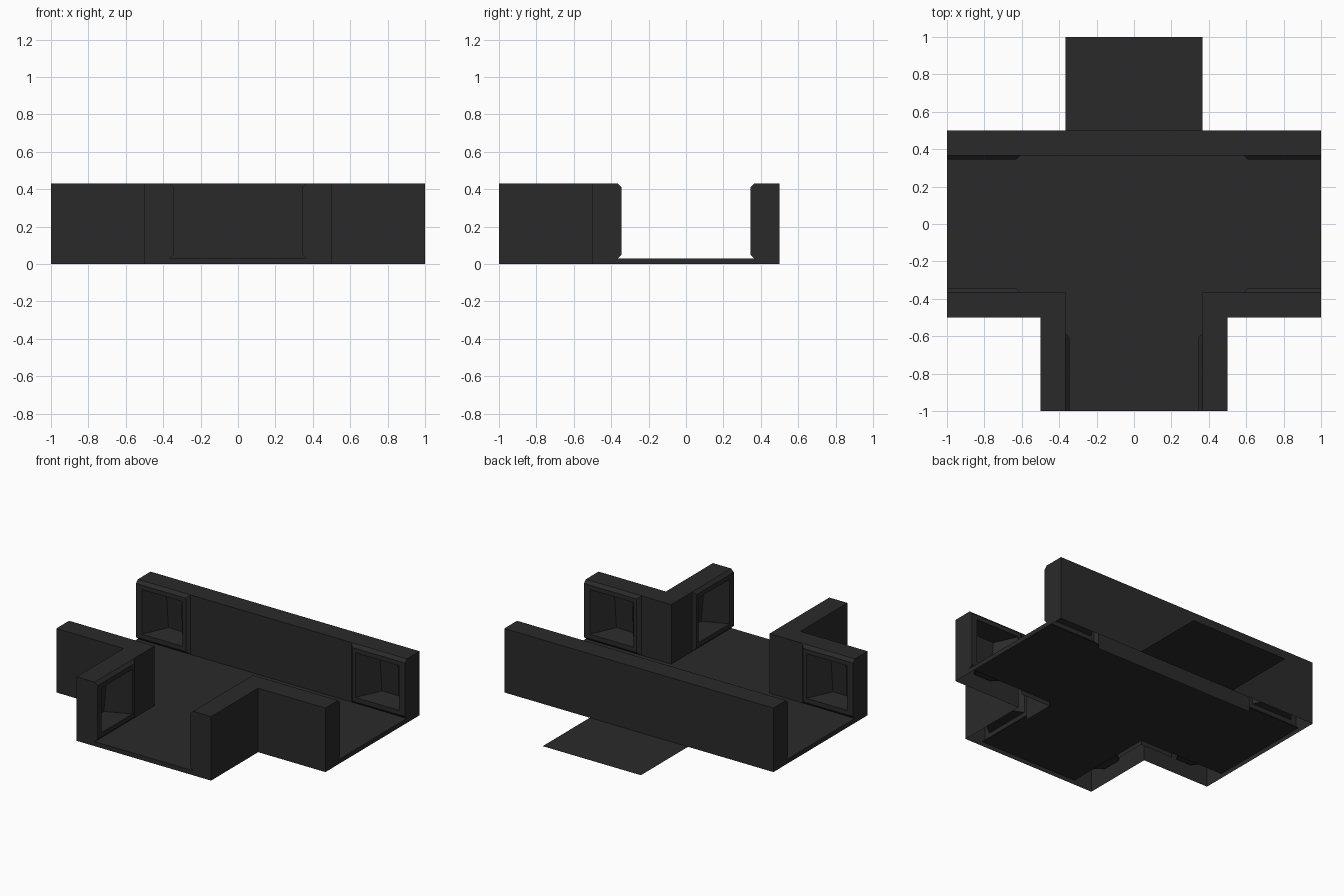
import bpy, bmesh
from mathutils import Vector

if "Cube" in bpy.data.objects:
    bpy.data.objects.remove(bpy.data.objects["Cube"])

H, FLOOR, IN, OUT = 0.43, 0.03, 0.365, 0.5

mat = bpy.data.materials.new("charcoal")
mat.diffuse_color = (0.023, 0.023, 0.023, 1)
mat.use_nodes = True
mat.node_tree.nodes["Principled BSDF"].inputs["Base Color"].default_value = mat.diffuse_color


def finish(name, bm):
    bmesh.ops.remove_doubles(bm, verts=bm.verts, dist=0.0005)
    me = bpy.data.meshes.new(name)
    bm.to_mesh(me)
    bm.free()
    me.materials.append(mat)
    ob = bpy.data.objects.new(name, me)
    bpy.context.collection.objects.link(ob)
    return ob


def panel(bm, a, b, end_at_b):
    """Raised frame flush with the wall end, chamfered elsewhere, with a tapered recess."""
    a, b = Vector((*a, 0)), Vector((*b, 0))
    along = (b - a).normalized()
    out = Vector((along.y, -along.x, 0))
    length = (b - a).length
    ca, cb = (0.02, 0) if end_at_b else (0, 0.02)
    rings = []
    # inset at a, inset at b, bottom inset, top inset, bottom offset, top offset
    for sa, sb, lo, hi, ol, oh in ((0, 0, 0, 0, 0, 0),
                                   (ca, cb, 0.02, 0.02, 0.02, 0.02),
                                   (0.043, 0.043, 0.05, 0.05, 0.02, 0.02),
                                   (0.14, 0.14, 0.065, 0.075, -0.125, -0.1)):
        rings.append([bm.verts.new(a + along * t + out * o + Vector((0, 0, z)))
                      for t, z, o in ((sa, FLOOR + lo, ol), (length - sb, FLOOR + lo, ol),
                                      (length - sb, H - hi, oh), (sa, H - hi, oh))])
    for r, n in zip(rings, rings[1:]):
        for i in range(4):
            j = (i + 1) % 4
            bm.faces.new((r[i], r[j], n[j], n[i]))
    bm.faces.new(rings[-1])


def wall(name, pts, panels):
    """Hollow wall, open underneath; panels maps edge index -> wall end is at b."""
    bm = bmesh.new()
    low = [bm.verts.new((x, y, 0)) for x, y in pts]
    top = [bm.verts.new((x, y, H)) for x, y in pts]
    n = len(pts)
    for i in range(n):
        j = (i + 1) % n
        if i in panels:
            panel(bm, pts[i], pts[j], panels[i])
        else:
            bm.faces.new((low[i], low[j], top[j], top[i]))
    bm.faces.new(top)
    finish(name, bm)


# Straight back wall
wall("back_wall", [(-1, IN), (-0.61, IN), (0.588, IN), (1, IN), (1, OUT), (-1, OUT)],
     {0: False, 2: True})


# Two mirrored corner walls
def corner(x):
    return [(1, -IN), (x, -IN), (IN, -IN), (IN, -0.585),
            (IN, -1), (OUT, -1), (OUT, -OUT), (1, -OUT)]


wall("right_corner_wall", corner(0.588), {0: False, 3: True})
wall("left_corner_wall", [(-x, y) for x, y in reversed(corner(0.61))], {3: False, 6: True})

# T-shaped floor sheet with a lip at each of the three open ends
bm = bmesh.new()
tee = [(-1, IN), (-1, -IN), (-IN, -IN), (-IN, -1), (IN, -1), (IN, -IN), (1, -IN), (1, IN)]
v = [bm.verts.new((x, y, FLOOR)) for x, y in tee]
bm.faces.new(v)
for i in (0, 3, 6):
    (ax, ay), (bx, by) = tee[i], tee[i + 1]
    bm.faces.new((v[i + 1], v[i], bm.verts.new((ax, ay, 0)), bm.verts.new((bx, by, 0))))
finish("floor", bm)

# Thin floor sheet behind the back wall
bm = bmesh.new()
bm.faces.new([bm.verts.new((x, y, 0)) for x, y in
              ((-IN, OUT), (IN, OUT), (IN, 1), (-IN, 1))])
finish("rear_floor_sheet", bm)
